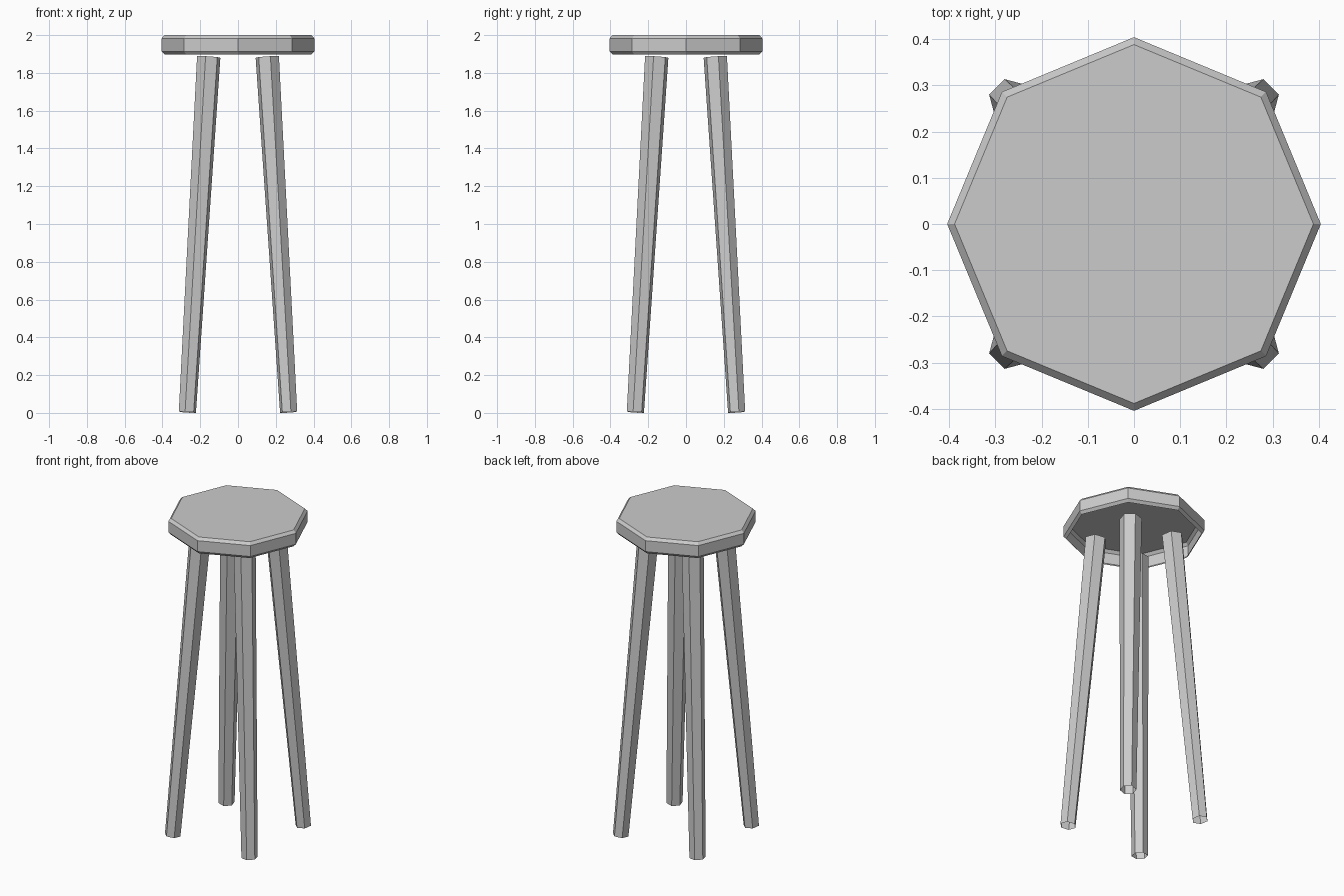
import bpy, bmesh
from math import cos, sin, pi, radians
from mathutils import Vector

if "Cube" in bpy.data.objects:
    bpy.data.objects.remove(bpy.data.objects["Cube"])


def add_object(name, bm):
    bmesh.ops.recalc_face_normals(bm, faces=bm.faces)
    mesh = bpy.data.meshes.new(name)
    bm.to_mesh(mesh)
    bm.free()
    obj = bpy.data.objects.new(name, mesh)
    bpy.context.collection.objects.link(obj)
    return obj


def bridge(bm, a, b):
    n = len(a)
    for i in range(n):
        bm.faces.new((a[i], a[(i + 1) % n], b[(i + 1) % n], b[i]))


# Seat: octagonal shell with chamfered rims, hollow underneath
bm = bmesh.new()
rings = []
for r, z in ((0.388, 1.897), (0.404, 1.914), (0.404, 1.983), (0.388, 2.0)):
    rings.append([bm.verts.new((r * cos(i * pi / 4), r * sin(i * pi / 4), z))
                  for i in range(8)])
for lower, upper in zip(rings, rings[1:]):
    bridge(bm, lower, upper)
bm.faces.new(rings[-1])
seat = add_object("seat", bm)
# open shell: make sure the top faces up
if max(seat.data.polygons, key=lambda p: p.area).normal.z < 0:
    seat.data.flip_normals()


# Legs: splayed, tapered six-sided tubes with open ends cut square to the axis
def add_leg(name, angle):
    out = Vector((cos(angle), sin(angle), 0))
    foot = out * 0.268 * 2 ** 0.5 + Vector((0, 0, 0.004))
    head = out * 0.155 * 2 ** 0.5 + Vector((0, 0, 1.884))
    side = Vector((-sin(angle), cos(angle), 0))
    normal = side.cross(head - foot).normalized()
    bm = bmesh.new()
    ends = []
    for centre, r in ((foot, 0.047), (head, 0.064)):
        ends.append([bm.verts.new(centre + r * (normal * cos(a) + side * sin(a)))
                     for a in (radians(30 + 60 * i) for i in range(6))])
    bridge(bm, *ends)
    add_object(name, bm)


for i, name in enumerate(("back_right_leg", "back_left_leg",
                          "front_left_leg", "front_right_leg")):
    add_leg(name, pi / 4 + i * pi / 2)
